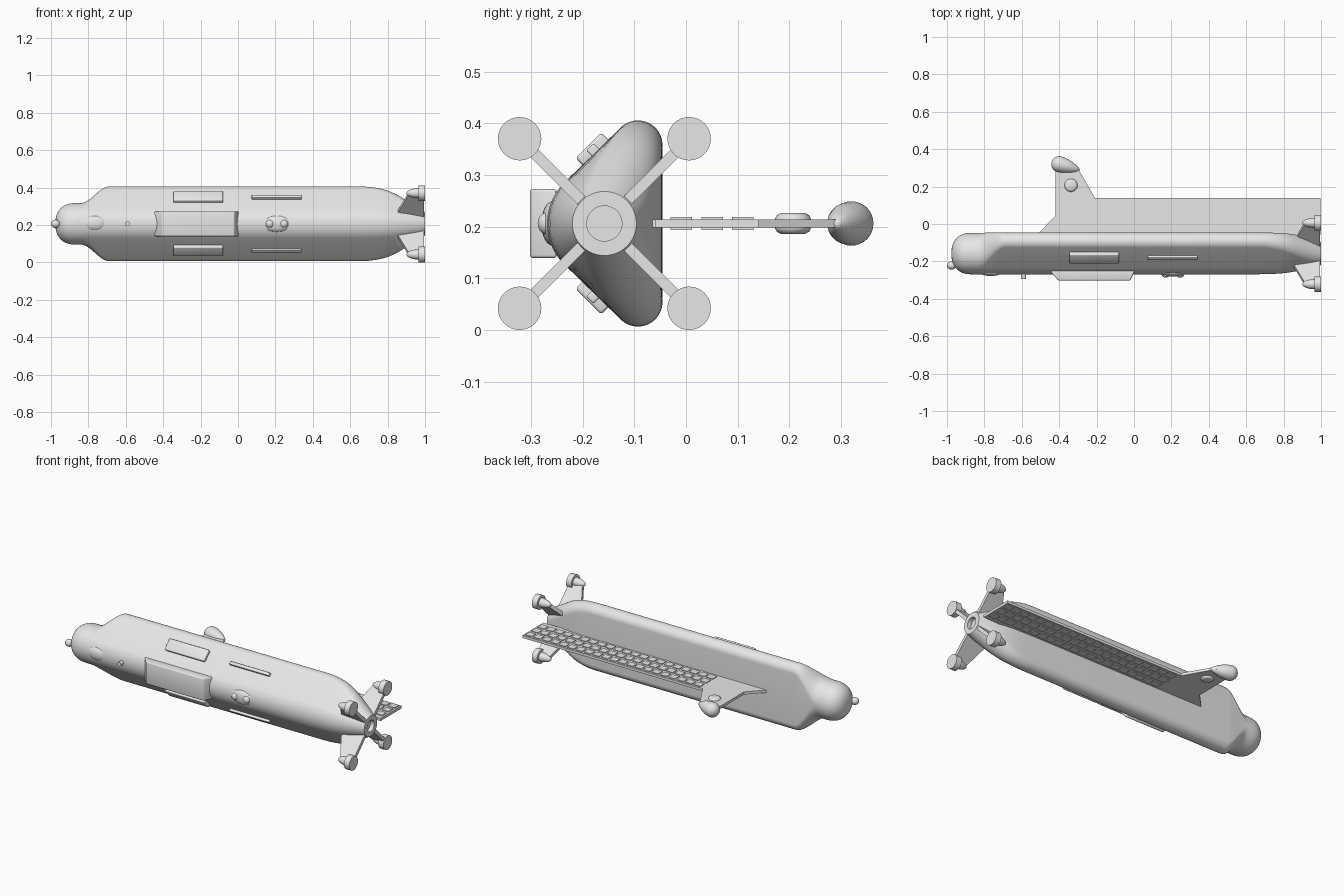
import bpy, bmesh, math
from mathutils import Matrix, Vector

if "Cube" in bpy.data.objects:
    bpy.data.objects.remove(bpy.data.objects["Cube"])

YC, ZC = -0.158, 0.206      # hull axis
grey = bpy.data.materials.new("light_grey")
grey.diffuse_color = (0.8, 0.8, 0.8, 1)
grey.use_nodes = True
grey.node_tree.nodes["Principled BSDF"].inputs["Base Color"].default_value = grey.diffuse_color


def finish(name, bm, matrix=Matrix(), bevel=0.0, angle=35):
    bmesh.ops.remove_doubles(bm, verts=bm.verts, dist=1e-5)
    bmesh.ops.recalc_face_normals(bm, faces=bm.faces)
    if bevel:
        bmesh.ops.bevel(bm, geom=bm.edges[:], offset=bevel, segments=3,
                        profile=0.5, affect='EDGES')
    bm.transform(matrix)
    me = bpy.data.meshes.new(name)
    bm.to_mesh(me)
    bm.free()
    me.materials.append(grey)
    ob = bpy.data.objects.new(name, me)
    bpy.context.collection.objects.link(ob)
    bpy.ops.object.select_all(action='DESELECT')
    ob.select_set(True)
    bpy.context.view_layer.objects.active = ob
    bpy.ops.object.shade_smooth_by_angle(angle=math.radians(angle))
    return ob


def loft(name, rings, matrix=Matrix(), angle=35):
    bm = bmesh.new()
    vs = [[bm.verts.new(p) for p in ring] for ring in rings]
    n = len(vs[0])
    for a, b in zip(vs, vs[1:]):
        for i in range(n):
            j = (i + 1) % n
            bm.faces.new((a[i], a[j], b[j], b[i]))
    bm.faces.new(vs[0])
    bm.faces.new(vs[-1])
    return finish(name, bm, matrix, angle=angle)


def lathe(name, profile, loc, axis=(1, 0, 0), n=32):
    """Revolve (distance along axis, radius) pairs."""
    rings = [[(r * math.cos(k * math.tau / n), r * math.sin(k * math.tau / n), s)
              for k in range(n)] for s, r in profile]
    rot = Vector(axis).to_track_quat('Z', 'Y').to_matrix().to_4x4()
    return loft(name, rings, Matrix.Translation(loc) @ rot)


def prism(name, pts, thick, matrix, bevel=0.0):
    """Flat outline in local XY, thickened both ways along local Z."""
    bm = bmesh.new()
    lo = [bm.verts.new((x, y, -thick / 2)) for x, y in pts]
    hi = [bm.verts.new((x, y, thick / 2)) for x, y in pts]
    bm.faces.new(lo)
    bm.faces.new(hi)
    for i in range(len(pts)):
        j = (i + 1) % len(pts)
        bm.faces.new((lo[i], lo[j], hi[j], hi[i]))
    return finish(name, bm, matrix, bevel)


def ellipsoid(name, loc, size):
    bm = bmesh.new()
    bmesh.ops.create_uvsphere(bm, u_segments=32, v_segments=16, radius=1)
    return finish(name, bm, Matrix.Translation(loc) @ Matrix.Diagonal((*size, 1)))


def rect(x0, x1, y0, y1):
    return [(x0, y0), (x1, y0), (x1, y1), (x0, y1)]


# Hull: round nose swelling into a rounded triangle, tapering to a round tail
def section(x, R, t, n=80):
    r = R * (1 - t) + 0.047 * R / 0.11 * t
    circles = [(0, 0, R), (0.065 * t, 0.152 * t, r), (0.065 * t, -0.152 * t, r)]
    ring = []
    for k in range(n):
        a = (k + 0.5) * math.tau / n
        c, s = math.cos(a), math.sin(a)
        y, z, q = max(circles, key=lambda o: o[0] * c + o[1] * s + o[2])
        ring.append((x, YC + y + q * c, ZC + z + q * s))
    return ring


stations = []
for k in range(1, 11):
    u = math.cos(k * math.pi / 20)
    stations.append((-0.87 - 0.107 * u, 0.111 * (1 - u ** 2.3) ** (1 / 2.3), 0))
for k in range(13):
    u = k / 12
    stations.append((-0.84 + 0.15 * u, 0.111, u * u * (3 - 2 * u)))
stations += [(0.66, 0.111, 1), (0.70, 0.11, 0.985), (0.74, 0.109, 0.93),
             (0.77, 0.1075, 0.87), (0.80, 0.105, 0.79), (0.83, 0.101, 0.68),
             (0.86, 0.096, 0.557), (0.90, 0.088, 0.36), (0.95, 0.076, 0.16),
             (1.0, 0.062, 0), (1.0, 0.034, 0), (0.975, 0.034, 0)]
loft("hull", [section(*s) for s in stations], angle=40)

# Four diagonal tail fins with thruster pods
for k in range(4):
    a = math.radians(45 + 90 * k)
    m = Matrix.Translation((0, YC, ZC)) @ Matrix.Rotation(a, 4, 'X')
    prism("tail_fin", [(0.836, 0.05), (0.909, 0.22), (0.995, 0.22), (0.995, 0.05)],
          0.021, m)
    pos = m @ Vector((0, 0.232, 0))
    lathe("thruster_ring", [(0.965, 0), (0.965, 0.042), (1.0, 0.042), (1.0, 0)], pos)
    lathe("thruster_bullet", [(0.97 - 0.07 * math.sin(b), 0.027 * math.cos(b))
                              for b in [i * math.pi / 16 for i in range(9)]], pos)

# Wing plate and mast behind the flat side
flat = Matrix.Translation((0, 0, ZC))
prism("wing_and_mast", [(-0.52, -0.06), (-0.42, 0.045), (-0.42, 0.315), (-0.31, 0.315),
                        (-0.21, 0.14), (0.998, 0.14), (0.998, -0.06)], 0.016, flat)
prism("wing_root", rect(-0.2, 0.9, -0.1, -0.04), 0.016, flat)

# Raised solar cells on both sides of the wing
bm = bmesh.new()
for i in range(21):
    for y in (-0.009, 0.051, 0.110):
        x = -0.165 + 0.0565 * i
        bmesh.ops.create_cube(bm, size=1, matrix=Matrix.Translation((x, y, ZC))
                              @ Matrix.Diagonal((0.044, 0.042, 0.025, 1)))
finish("solar_cells", bm)

# Mast fittings: round sensor and teardrop pod
lathe("mast_sensor", [(-0.02, 0), (-0.02, 0.024), (-0.016, 0.031), (-0.009, 0.035),
                      (0.009, 0.035), (0.016, 0.031), (0.02, 0.024), (0.02, 0)],
      (-0.337, 0.207, ZC), (0, 0, 1))
drop = [(-0.042 * math.cos(i * math.pi / 16), 0.043 * math.sin(i * math.pi / 16))
        for i in range(9)]
drop += [(0.03, 0.040), (0.06, 0.032), (0.085, 0.022), (0.105, 0.011), (0.115, 0)]
lathe("mast_pod", drop, (-0.4, 0.32, ZC), (1, -0.28, 0))

# Payload box with sloped ends on the ridge
prism("payload_box", [(-0.45, -0.25), (-0.405, -0.302), (-0.02, -0.302), (0.005, -0.25)],
      0.134, flat, 0.006)

# Ridge sensors
ellipsoid("nose_ball", (-0.975, -0.222, ZC), (0.025, 0.022, 0.022))
ellipsoid("front_dome", (-0.765, -0.255, ZC + 0.003), (0.063, 0.023, 0.04))
lathe("small_post", [(0, 0), (0, 0.013), (0.035, 0.013), (0.035, 0)],
      (-0.59, -0.26, ZC), (0, -1, 0), 20)
ellipsoid("twin_sensor_base", (0.208, -0.258, ZC), (0.077, 0.022, 0.043))
for x in (0.17, 0.246):
    ellipsoid("twin_sensor_lens", (x, -0.268, ZC), (0.022, 0.019, 0.022))

# Side plates and long slots, mirrored on the two slanted faces
for a, s in ((45, 1), (135, -1)):
    m = Matrix.Translation((0, YC, ZC)) @ Matrix.Rotation(math.radians(a), 4, 'X') \
        @ Matrix.Translation((0, s * 0.085, 0.112))
    prism("side_plate", rect(-0.345, -0.08, -0.035, 0.035), 0.034, m, 0.006)
    prism("side_slot", rect(0.073, 0.34, -0.01, 0.01), 0.026, m, 0.004)
